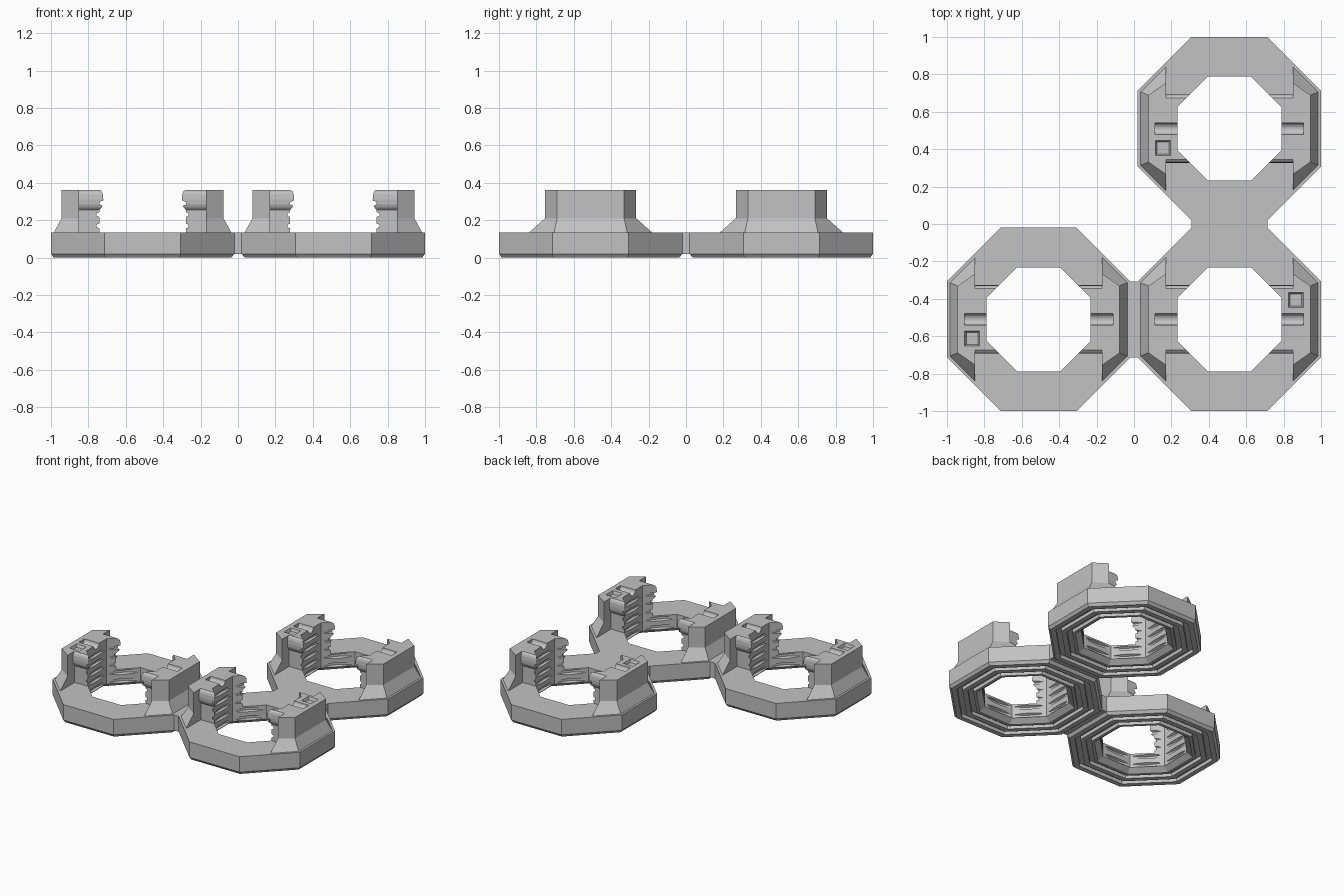
import bpy, bmesh, math
from mathutils import Matrix

cube = bpy.data.objects.get("Cube")
if cube:
    bpy.data.objects.remove(cube, do_unlink=True)

grey = bpy.data.materials.new("plain grey")
grey.use_nodes = True
grey.diffuse_color = (0.54, 0.54, 0.54, 1)
grey.node_tree.nodes["Principled BSDF"].inputs["Base Color"].default_value = grey.diffuse_color

HOLE, OUTER, DECK, TOP = 0.278, 0.49, 0.133, 0.362
TAN = math.tan(math.pi / 8)


def make(name, bm):
    bmesh.ops.recalc_face_normals(bm, faces=bm.faces)
    mesh = bpy.data.meshes.new(name)
    bm.to_mesh(mesh)
    bm.free()
    mesh.materials.append(grey)
    ob = bpy.data.objects.new(name, mesh)
    bpy.context.collection.objects.link(ob)
    return ob


def bridge_loops(bm, loops, closed):
    """Skin quads between successive vertex loops."""
    pairs = list(zip(loops, loops[1:]))
    if closed:
        pairs.append((loops[-1], loops[0]))
    for a, b in pairs:
        for i in range(len(a)):
            j = (i + 1) % len(a)
            bm.faces.new((a[i], a[j], b[j], b[i]))


def lathe(bm, profile, sides):
    """Closed (apothem, z) profile turned around z."""
    loops = []
    for r, z in profile:
        r /= math.cos(math.pi / sides)
        angles = [(i + 0.5) * math.tau / sides for i in range(sides)]
        loops.append([bm.verts.new((r * math.cos(a), r * math.sin(a), z)) for a in angles])
    bridge_loops(bm, loops, True)


def cut(ob, cutter):
    mod = ob.modifiers.new("cut", 'BOOLEAN')
    mod.operation, mod.solver, mod.object = 'DIFFERENCE', 'EXACT', cutter
    bpy.context.view_layer.update()
    graph = bpy.context.evaluated_depsgraph_get()
    mesh = bpy.data.meshes.new_from_object(ob.evaluated_get(graph))
    ob.modifiers.clear()
    ob.data = mesh


def base_ring():
    # octagonal ring with a chamfered foot and two grooves underneath
    bm = bmesh.new()
    profile = [(HOLE, DECK), (OUTER, DECK), (OUTER, 0.02), (0.475, 0)]
    for r in (0.44, 0.37):
        profile += [(r, 0), (r, 0.025), (r - 0.035, 0.025), (r - 0.035, 0)]
    profile += [(0.315, 0), (HOLE, 0.03)]
    lathe(bm, profile, 8)
    return make("base_ring", bm)


def tower(name):
    # levels: z, outer x, outer half width, shoulder half width, end wall y
    levels = [(DECK, 0.475, 0.196, 0.33, 0.162), (0.21, 0.433, 0.179, 0.244, 0.162)]
    for z, end in ((0.255, 0.162), (0.268, 0.174), (0.285, 0.181), (0.31, 0.183),
                   (0.338, 0.181), (0.353, 0.176), (TOP, 0.164)):
        levels.append((z, 0.433, 0.179, 0.244, end))
    bm = bmesh.new()
    loops = []
    for z, x, half, shoulder, end in levels:
        side = [(HOLE, HOLE * TAN), (HOLE * (1 + TAN) - end, end), (0.34, end),
                (0.34, shoulder), (x, half)]
        outline = side + [(px, -py) for px, py in reversed(side)]
        loops.append([bm.verts.new((px, py, z)) for px, py in outline])
    bridge_loops(bm, loops, False)
    bm.faces.new(loops[0])
    bm.faces.new(loops[-1])
    return make(name, bm)


# Thread grooves cut into the walls of the opening
bm = bmesh.new()
for i in range(5):
    z = 0.047 + 0.061 * i
    lathe(bm, [(0.25, z - 0.022), (0.262, z - 0.022), (0.294, z - 0.007),
               (0.294, z + 0.007), (0.262, z + 0.022), (0.25, z + 0.022)], 48)
thread_cutter = make("thread_cutter", bm)

# Half-round channel in the tower top
bm = bmesh.new()
bmesh.ops.create_cone(bm, cap_ends=True, segments=20, radius1=0.031, radius2=0.031, depth=0.2,
                      matrix=Matrix.Translation((0.297, 0, TOP)) @ Matrix.Rotation(math.pi / 2, 4, 'Y'))
channel_cutter = make("channel_cutter", bm)

# Tapered square pocket marking one tower
bm = bmesh.new()
bmesh.ops.create_cone(bm, cap_ends=True, segments=4, radius1=0.045, radius2=0.068, depth=0.04,
                      matrix=Matrix.Translation((0.355, 0.103, TOP)) @ Matrix.Rotation(math.pi / 4, 4, 'Z'))
pocket_cutter = make("pocket_cutter", bm)

ring = base_ring()
marked = tower("marked_tower")
plain = tower("plain_tower")
cut(ring, thread_cutter)
for part in (marked, plain):
    cut(part, thread_cutter)
    cut(part, channel_cutter)
cut(marked, pocket_cutter)
for cutter in (thread_cutter, channel_cutter, pocket_cutter):
    bpy.data.objects.remove(cutter, do_unlink=True)

# Three holders share the same parts; one is turned half round
C = 0.51
for spot, (x, y, turn) in {"back_left": (C, C, math.pi), "front_left": (C, -C, 0),
                           "front_right": (-C, -C, math.pi)}.items():
    for part, extra in ((ring, 0), (marked, 0), (plain, math.pi)):
        ob = bpy.data.objects.new(spot + "_" + part.name, part.data)
        ob.location = (x, y, 0)
        ob.rotation_euler.z = turn + extra
        bpy.context.collection.objects.link(ob)
for part in (ring, marked, plain):
    bpy.data.objects.remove(part, do_unlink=True)

# Short bridges joining neighbouring rings
side = 2 * OUTER * TAN
for name, centre, size in (("side_bridge", (0, -C), (0.04, side)),
                           ("back_bridge", (C, 0), (side, 0.04))):
    bm = bmesh.new()
    bmesh.ops.create_cube(bm, size=1, matrix=Matrix.Translation((*centre, (DECK + 0.02) / 2))
                          @ Matrix.Diagonal((*size, DECK - 0.02, 1)))
    make(name, bm)
